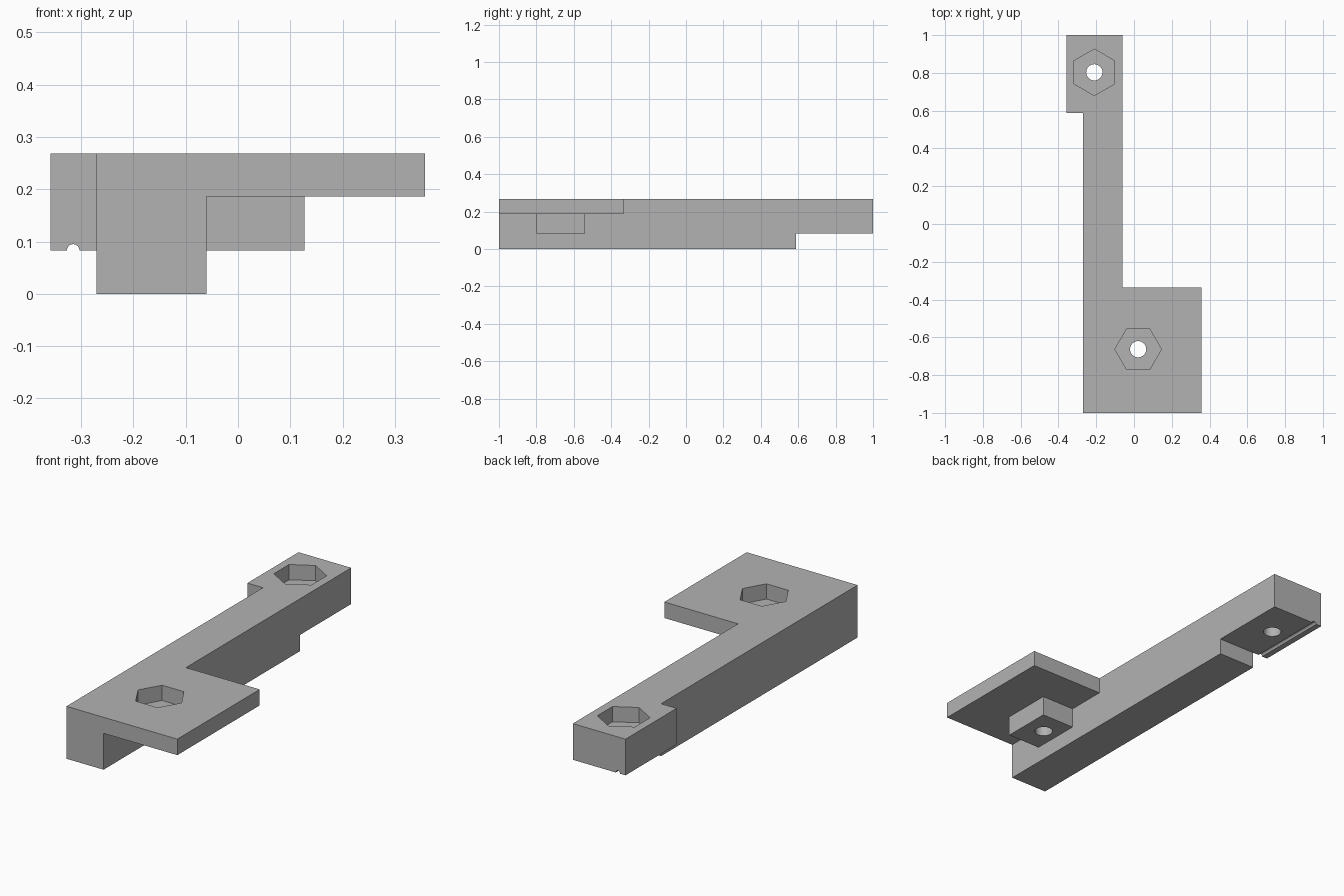
import bpy
import bmesh
import math
from mathutils import Matrix

cube = bpy.data.objects.get("Cube")
if cube:
    bpy.data.objects.remove(cube, do_unlink=True)

# Single flat grey
grey = bpy.data.materials.new("plain grey")
grey.use_nodes = True
colour = (0.45, 0.45, 0.45, 1)
grey.diffuse_color = colour
grey.node_tree.nodes["Principled BSDF"].inputs["Base Color"].default_value = colour

TOP, PLATE_Z, STEP_Z = 0.268, 0.186, 0.083


def finish(name, bm):
    mesh = bpy.data.meshes.new(name)
    bmesh.ops.recalc_face_normals(bm, faces=bm.faces)
    bm.to_mesh(mesh)
    bm.free()
    mesh.materials.append(grey)
    obj = bpy.data.objects.new(name, mesh)
    bpy.context.collection.objects.link(obj)
    return obj


def prism(name, outline, z0, z1):
    """Extrude an xy outline between two heights."""
    bm = bmesh.new()
    face = bm.faces.new([bm.verts.new((x, y, z0)) for x, y in outline])
    ext = bmesh.ops.extrude_face_region(bm, geom=[face])
    verts = [v for v in ext["geom"] if isinstance(v, bmesh.types.BMVert)]
    bmesh.ops.translate(bm, verts=verts, vec=(0, 0, z1 - z0))
    return finish(name, bm)


def box(name, x0, x1, y0, y1, z0, z1):
    return prism(name, [(x0, y0), (x1, y0), (x1, y1), (x0, y1)], z0, z1)


def round_bar(name, sides, radius, length, matrix):
    bm = bmesh.new()
    bmesh.ops.create_cone(bm, cap_ends=True, segments=sides, radius1=radius,
                          radius2=radius, depth=length, matrix=matrix)
    return finish(name, bm)


def combine(body, other, operation):
    mod = body.modifiers.new(other.name, "BOOLEAN")
    mod.operation, mod.object, mod.solver = operation, other, "EXACT"
    bpy.context.view_layer.objects.active = body
    bpy.ops.object.modifier_apply(modifier=mod.name)
    bpy.data.objects.remove(other, do_unlink=True)


# Upper slab: broad front plate, arm and rear pad in one outline
outline = [(-0.27, -1), (0.357, -1), (0.357, -0.335), (-0.06, -0.335),
           (-0.06, 1), (-0.358, 1), (-0.358, 0.587), (-0.27, 0.587)]
bracket = prism("bracket", outline, PLATE_Z, TOP)

# Lower solids: deep beam, rear pad and front screw boss
combine(bracket, box("beam", -0.27, -0.06, -1, 0.587, 0, PLATE_Z), "UNION")
combine(bracket, box("rear_pad", -0.358, -0.06, 0.587, 1, STEP_Z, PLATE_Z), "UNION")
combine(bracket, box("screw_boss", -0.06, 0.127, -0.8, -0.54, STEP_Z, PLATE_Z), "UNION")

# Hexagonal nut pockets with screw holes through them
for x, y, turn in ((0.022, -0.663, math.pi / 2), (-0.21, 0.803, 0)):
    place = Matrix.Translation((x, y, 0.29)) @ Matrix.Rotation(turn, 4, "Z")
    combine(bracket, round_bar("nut_pocket", 6, 0.123, 0.2, place), "DIFFERENCE")
    place = Matrix.Translation((x, y, TOP / 2))
    combine(bracket, round_bar("screw_hole", 32, 0.043, 1, place), "DIFFERENCE")

# Half-round groove under the rear pad
place = Matrix.Translation((-0.315, 0.8, STEP_Z)) @ Matrix.Rotation(math.pi / 2, 4, "X")
combine(bracket, round_bar("groove", 24, 0.012, 0.6, place), "DIFFERENCE")
